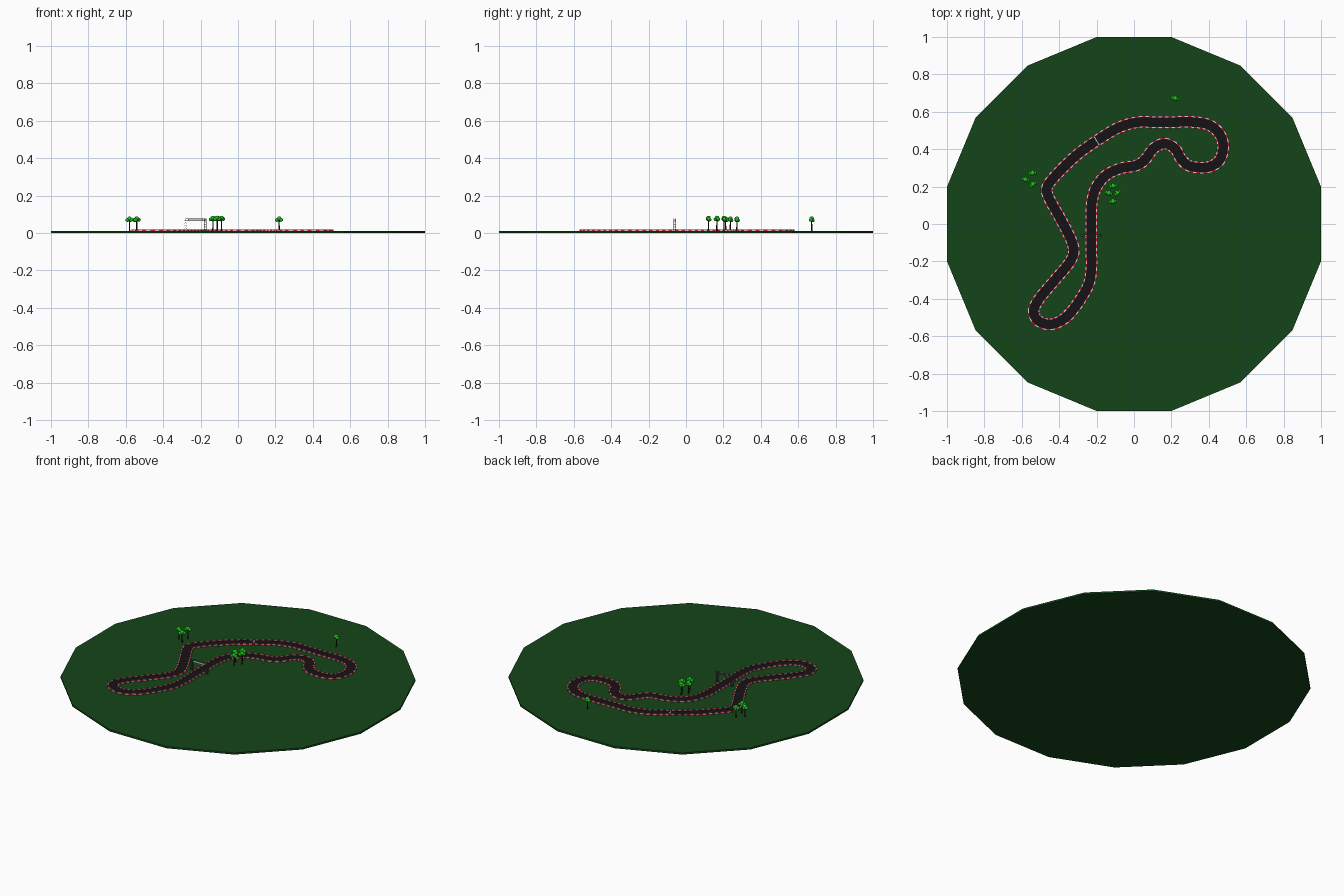
import bpy, bmesh, math
from mathutils import Vector, Matrix

if "Cube" in bpy.data.objects:
    bpy.data.objects.remove(bpy.data.objects["Cube"])

G = 0.011  # ground top


def mat(name, r, g, b):
    m = bpy.data.materials.new(name)
    m.diffuse_color = (r, g, b, 1)
    m.use_nodes = True
    m.node_tree.nodes["Principled BSDF"].inputs["Base Color"].default_value = m.diffuse_color
    return m


GRASS = mat("grass", 0.007, 0.06, 0.01)
ASPHALT = mat("asphalt", 0.008, 0.006, 0.008)
RED = mat("red", 0.6, 0.01, 0.02)
WHITE = mat("white", 0.75, 0.75, 0.75)
BARK = mat("bark", 0.03, 0.015, 0.008)
LEAF = mat("leaf", 0.01, 0.55, 0.01)
STEEL = mat("steel", 0.12, 0.12, 0.12)


def finish(name, bm, *mats):
    bmesh.ops.recalc_face_normals(bm, faces=bm.faces)
    me = bpy.data.meshes.new(name)
    bm.to_mesh(me)
    bm.free()
    for m in mats:
        me.materials.append(m)
    ob = bpy.data.objects.new(name, me)
    bpy.context.collection.objects.link(ob)
    return ob


# Sixteen-sided ground plate
bm = bmesh.new()
r = 1 / math.cos(math.pi / 16)
bmesh.ops.create_cone(bm, cap_ends=True, segments=16, radius1=r, radius2=r, depth=G,
                      matrix=Matrix.Translation((0, 0, G / 2)) @ Matrix.Rotation(math.pi / 16, 4, 'Z'))
for v in bm.verts:  # keep a flat side square to each axis
    a = math.floor(math.atan2(v.co.y, v.co.x) / (math.pi / 8)) * math.pi / 8 + math.pi / 16
    v.co.x, v.co.y = r * math.cos(a), r * math.sin(a)
finish("ground", bm, GRASS)

# Circuit centre line
PATH = [Vector(p) for p in (
    (0.01, .543), (.10, .545), (.21, .545), (.32, .545), (.40, .53), (.455, .485), (.477, .42),
    (.46, .345), (.41, .308), (.35, .302), (.29, .313), (.25, .35), (.22, .402), (.165, .43),
    (.105, .405), (.06, .345), (.01, .312), (-.07, .298), (-.15, .26), (-.205, .19),
    (-.227, .10), (-.228, 0), (-.228, -.12), (-.228, -.24), (-.242, -.32), (-.285, -.40),
    (-.34, -.475), (-.395, -.52), (-.455, -.537), (-.515, -.515), (-.537, -.465), (-.51, -.405),
    (-.445, -.325), (-.38, -.25), (-.335, -.19), (-.322, -.135), (-.345, -.065), (-.40, .04),
    (-.455, .14), (-.466, .19), (-.44, .235), (-.37, .31), (-.29, .382), (-.20, .445), (-.09, .512))]


def sample_path(count):
    pts, n = [], len(PATH)
    for i in range(n):
        a, b, c, d = (PATH[(i + k) % n] for k in (-1, 0, 1, 2))
        for j in range(20):
            t = j / 20
            pts.append(0.5 * (2 * b + (c - a) * t + (2 * a - 5 * b + 4 * c - d) * t * t
                              + (3 * b - a - 3 * c + d) * t ** 3))
    pts.append(pts[0])
    dist = [0]
    for p, q in zip(pts, pts[1:]):
        dist.append(dist[-1] + (q - p).length)
    out, k = [], 0
    for i in range(count):
        s = dist[-1] * i / count
        while dist[k + 1] < s:
            k += 1
        out.append(pts[k].lerp(pts[k + 1], (s - dist[k]) / (dist[k + 1] - dist[k])))
    return out


N = 216
LINE = sample_path(N)


def strip(name, inner, outer, top, *mats):
    bm = bmesh.new()
    rings = []
    for i, p in enumerate(LINE):
        t = (LINE[(i + 1) % N] - LINE[i - 1]).normalized()
        side = Vector((-t.y, t.x))
        rings.append([bm.verts.new((*(p + side * o), z)) for o, z in
                      ((inner, G - .002), (inner, top), (outer, top), (outer, G - .002))])
    for i in range(N):
        a, b = rings[i], rings[(i + 1) % N]
        for k in range(4):
            f = bm.faces.new((a[k], a[(k + 1) % 4], b[(k + 1) % 4], b[k]))
            f.material_index = i % len(mats)
    return finish(name, bm, *mats)


strip("road", -.026, .026, .014, ASPHALT)
for side, name in ((1, "left_kerb"), (-1, "right_kerb")):
    strip(name, side * .0255, side * .0335, .0195, RED, WHITE)

# Start line across the upper straight
bm = bmesh.new()
d = math.atan2(.067, .11)
bmesh.ops.create_cube(bm, size=1, matrix=Matrix.Translation((-.20, .445, .0145))
                      @ Matrix.Rotation(d, 4, 'Z') @ Matrix.Diagonal((.005, .05, .002, 1)))
finish("start_line", bm, WHITE)


# Lattice gantry over the lower straight
def strut(bm, a, b, w=.0011):
    a, b = Vector(a), Vector(b)
    d = b - a
    bmesh.ops.create_cube(bm, size=1, matrix=Matrix.Translation((a + b) / 2)
                          @ d.to_track_quat('Z', 'X').to_matrix().to_4x4()
                          @ Matrix.Diagonal((w, w, d.length, 1)))


def truss(name, start, end, u, v, bays):
    bm = bmesh.new()
    s, e, u, v = Vector(start), Vector(end), Vector(u), Vector(v)
    corners = [-u - v, u - v, u + v, -u + v]
    for c in corners:
        strut(bm, s + c, e + c)
    for i in range(bays):
        p, q = s.lerp(e, i / bays), s.lerp(e, (i + 1) / bays)
        for k in range(4):
            a, b = corners[k], corners[(k + 1) % 4]
            strut(bm, q + a, q + b, .0008)
            strut(bm, p + (a if i % 2 else b), q + (b if i % 2 else a), .0008)
    finish(name, bm, STEEL)


GY, X0, X1 = -.06, -.281, -.175
for x, name in ((X0, "left_tower"), (X1, "right_tower")):
    truss(name, (x, GY, G), (x, GY, .077), (.0055, 0, 0), (0, .0055, 0), 5)
truss("gantry_beam", (X0, GY, .0715), (X1, GY, .0715), (0, .0055, 0), (0, 0, .0055), 9)
bm = bmesh.new()
bmesh.ops.create_cube(bm, size=1, matrix=Matrix.Translation(((X0 + X1) / 2, GY - .0065, .0705))
                      @ Matrix.Diagonal((.08, .001, .011, 1)))
finish("gantry_banner", bm, WHITE)

# Trees: tapered trunk with a clump of rounded leaf masses
CLUMP = ((0, 0, .077, .0125), (-.011, .003, .070, .011), (.010, -.004, .071, .011), (.002, .006, .068, .010))
TREES = ((-.58, .237, 0), (-.542, .272, 1), (-.54, .212, 2), (-.11, .203, 1), (-.134, .165, 0),
         (-.088, .166, 2), (-.112, .12, 1), (.22, .672, 0))
for n, (x, y, turn) in enumerate(TREES):
    base = Matrix.Translation((x, y, .004 * (3 <= n <= 6))) @ Matrix.Rotation(turn * .5, 4, 'Z')
    bm = bmesh.new()
    bmesh.ops.create_cone(bm, cap_ends=True, segments=8, radius1=.0042, radius2=.0025, depth=.062,
                          matrix=base @ Matrix.Translation((0, 0, .036)))
    finish(f"tree_trunk_{n + 1}", bm, BARK)
    bm = bmesh.new()
    for cx, cy, cz, cr in CLUMP:
        bmesh.ops.create_icosphere(bm, subdivisions=2, radius=cr,
                                   matrix=base @ Matrix.Translation((cx, cy, cz)) @ Matrix.Diagonal((1, 1, .95, 1)))
    for f in bm.faces:
        f.smooth = True
    finish(f"tree_leaves_{n + 1}", bm, LEAF)
